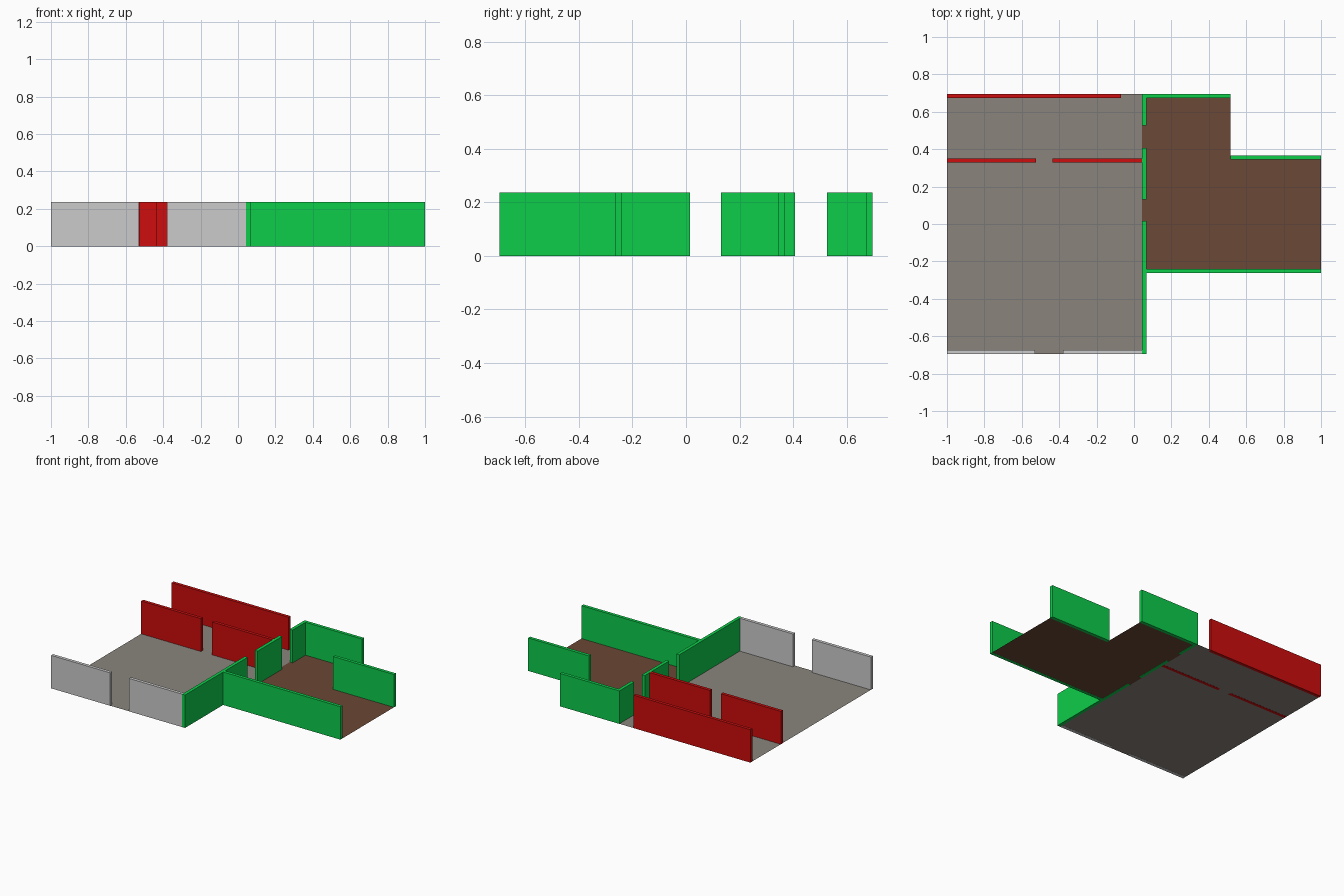
import bpy
import bmesh

if "Cube" in bpy.data.objects:
    bpy.data.objects.remove(bpy.data.objects["Cube"])

H = 0.237     # wall height
T = 0.023     # wall thickness
D = 0.696     # half depth of the plan
X0 = 0.043    # left face of the dividing wall
X1 = X0 + T   # right face of the dividing wall
XS = 0.517    # step in the brown room


def material(name, rgb):
    m = bpy.data.materials.new(name)
    m.diffuse_color = (*rgb, 1)
    m.use_nodes = True
    m.node_tree.nodes["Principled BSDF"].inputs["Base Color"].default_value = m.diffuse_color
    return m


RED = material("red", (0.61, 0.004, 0.004))
GREEN = material("green", (0.004, 0.61, 0.07))
PALE = material("pale grey", (0.60, 0.60, 0.60))
GREY = material("warm grey", (0.254, 0.231, 0.202))
BROWN = material("brown", (0.147, 0.065, 0.037))


def finish(name, bm, mat):
    me = bpy.data.meshes.new(name)
    bm.to_mesh(me)
    bm.free()
    me.materials.append(mat)
    ob = bpy.data.objects.new(name, me)
    bpy.context.collection.objects.link(ob)


def wall(name, xa, xb, ya, yb, mat):
    bm = bmesh.new()
    bmesh.ops.create_cube(bm, size=1)
    for v in bm.verts:
        v.co = (xb if v.co.x > 0 else xa, yb if v.co.y > 0 else ya, H if v.co.z > 0 else 0)
    finish(name, bm, mat)


def floor(name, outline, mat):
    # thin sheet just above the wall undersides
    bm = bmesh.new()
    bm.faces.new([bm.verts.new((x, y, 0.0008)) for x, y in outline])
    finish(name, bm, mat)


# Floors
floor("main_floor", [(-1, -D), (X0, -D), (X0, D), (-1, D)], GREY)
floor("side_room_floor", [(X0, -0.263), (1, -0.263), (1, 0.367), (XS, 0.367), (XS, D), (X0, D)], BROWN)

# Front wall either side of the entrance
for i, (a, b) in enumerate([(-1, -0.53), (-0.38, X0)]):
    wall(f"front_wall_{i + 1}", a, b, -D, -D + T, PALE)

# Red inner partition with a doorway, and the back wall
for i, (a, b) in enumerate([(-1, -0.525), (-0.435, X0)]):
    wall(f"partition_{i + 1}", a, b, 0.328, 0.328 + T, RED)
wall("back_wall", -1, -0.07, D - T, D, RED)

# Green dividing wall with two doorways
for i, (a, b) in enumerate([(-D, 0.015), (0.13, 0.407), (0.527, D)]):
    wall(f"dividing_wall_{i + 1}", X0, X1, a, b, GREEN)

# Green outer walls of the side room
wall("side_room_front_wall", X1, 1, -0.263, -0.263 + T, GREEN)
wall("side_room_back_wall", X1, XS, D - T, D, GREEN)
wall("side_room_step_wall", XS, 1, 0.367 - T, 0.367, GREEN)
